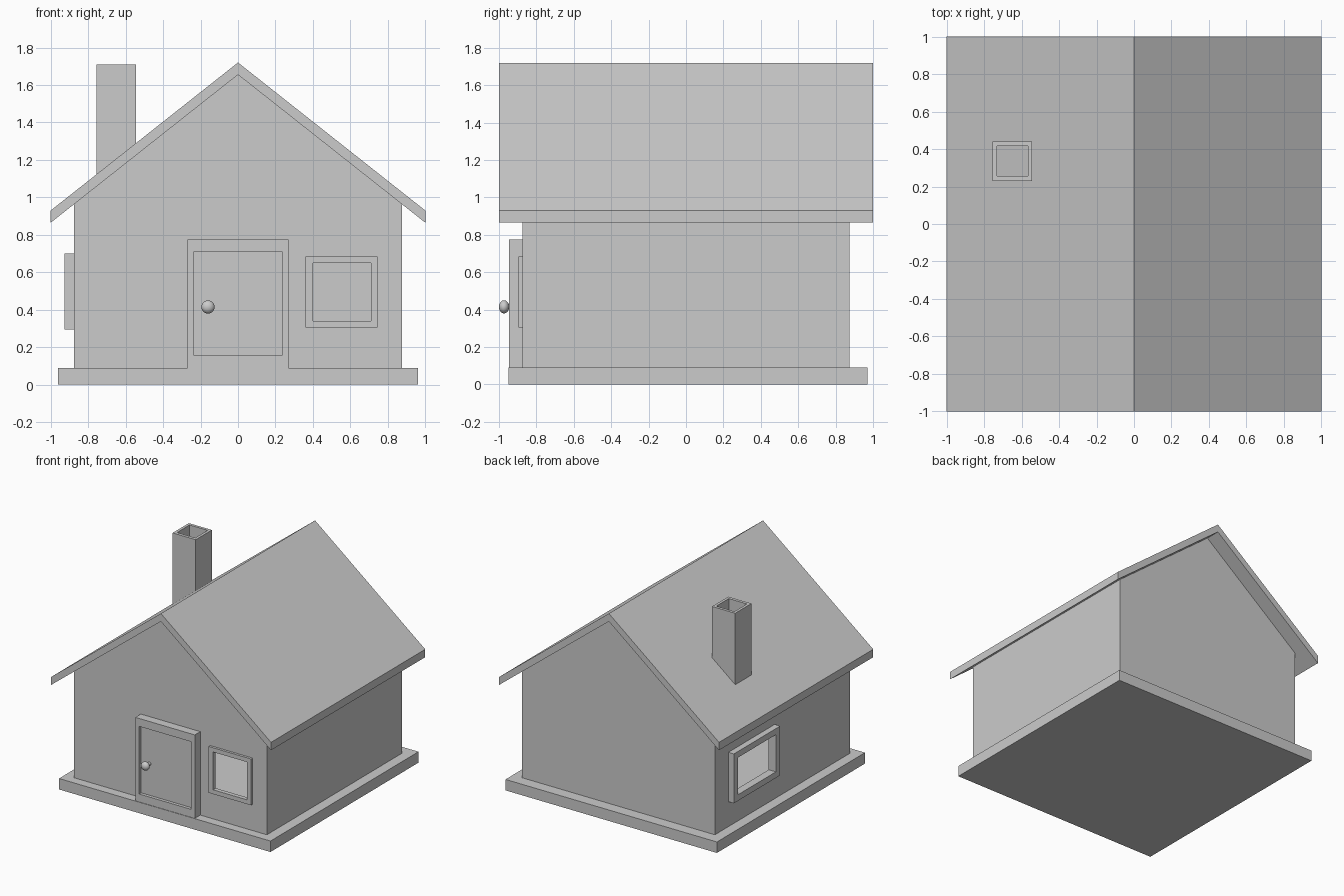
import bpy, bmesh
from math import radians
from mathutils import Matrix

if "Cube" in bpy.data.objects:
    bpy.data.objects.remove(bpy.data.objects["Cube"])

# plane maps: (u, v, depth) -> (x, y, z)
FRONT = lambda u, v, d: (u, d, v)
SIDE = lambda u, v, d: (d, u, v)
TOP = lambda u, v, d: (u, v, d)


def finish(name, bm):
    bmesh.ops.recalc_face_normals(bm, faces=bm.faces)
    mesh = bpy.data.meshes.new(name)
    bm.to_mesh(mesh)
    bm.free()
    obj = bpy.data.objects.new(name, mesh)
    bpy.context.collection.objects.link(obj)
    return obj


def prism(name, profile, d0, d1, plane=FRONT):
    """Extrude a 2D profile between two depths."""
    bm = bmesh.new()
    a, b = [[bm.verts.new(plane(u, v, d)) for u, v in profile] for d in (d0, d1)]
    bm.faces.new(a)
    bm.faces.new(b)
    for i in range(len(a)):
        j = (i + 1) % len(a)
        bm.faces.new((a[i], a[j], b[j], b[i]))
    return finish(name, bm)


def rect(u0, u1, v0, v1):
    return [(u0, v0), (u1, v0), (u1, v1), (u0, v1)]


def frame(name, outer, inner, d0, d1, plane=FRONT):
    """Rectangular ring with a through hole."""
    bm = bmesh.new()
    loops = [[bm.verts.new(plane(u, v, d)) for u, v in rect(*r)]
             for r, d in ((outer, d0), (inner, d0), (inner, d1), (outer, d1))]
    for k in range(4):
        a, b = loops[k], loops[(k + 1) % 4]
        for i in range(4):
            j = (i + 1) % 4
            bm.faces.new((a[i], a[j], b[j], b[i]))
    return finish(name, bm)


def cut(obj, cutter):
    mod = obj.modifiers.new("cut", 'BOOLEAN')
    mod.operation, mod.solver, mod.object = 'DIFFERENCE', 'EXACT', cutter
    bpy.context.view_layer.objects.active = obj
    bpy.ops.object.modifier_apply(modifier=mod.name)
    bpy.data.objects.remove(cutter)


def roof_z(x):
    return 1.72 - 0.79 * abs(x)


# foundation slab, also the interior floor
prism("base", rect(-0.96, 0.96, -0.95, 0.97), 0, 0.09, TOP)

# gabled roof
prism("roof", [(-1, 0.93), (-1, 0.865), (0, 1.655), (1, 0.865), (1, 0.93), (0, 1.72)], -1, 1)

# thin hollow walls with two window openings
W, T = 0.875, 0.015
front_hole = (0.40, 0.71, 0.34, 0.65)
side_hole = (0.155, 0.645, 0.345, 0.65)
eave = roof_z(W) - 0.055
walls = prism("walls", [(-W, 0.085), (W, 0.085), (W, eave), (0, 1.665), (-W, eave)], -W, W)
I = W - T
cut(walls, prism("room_cutter", rect(-I, I, -I, I), -0.5, 2.5, TOP))
cut(walls, prism("front_window_cutter", rect(*front_hole), -1.1, -0.7))
cut(walls, prism("side_window_cutter", rect(*side_hole), -1.1, -0.7, SIDE))

# window frames
frame("front_window_frame", (0.36, 0.745, 0.305, 0.685), front_hole, -0.895, -W)
frame("side_window_frame", (0.10, 0.70, 0.295, 0.70), side_hole, -0.925, -W, SIDE)

# door frame and recessed door
frame("door_frame", (-0.27, 0.27, 0.085, 0.775), (-0.235, 0.235, 0.155, 0.71), -0.946, -W)
prism("door", rect(-0.24, 0.24, 0.15, 0.715), -0.92, -W)

# door knob: flattened ball on a short stem
bm = bmesh.new()
spot = Matrix.Translation((-0.16, -0.973, 0.415)) @ Matrix.Rotation(radians(90), 4, 'X')
bmesh.ops.create_uvsphere(bm, u_segments=32, v_segments=16, radius=0.035,
                          matrix=spot @ Matrix.Diagonal((1, 1, 0.78, 1)))
stem = Matrix.Translation((-0.16, -0.938, 0.415)) @ Matrix.Rotation(radians(90), 4, 'X')
bmesh.ops.create_cone(bm, cap_ends=True, segments=24, radius1=0.014, radius2=0.014,
                      depth=0.05, matrix=stem)
knob = finish("door_knob", bm)
bpy.ops.object.select_all(action='DESELECT')
knob.select_set(True)
bpy.context.view_layer.objects.active = knob
bpy.ops.object.shade_smooth_by_angle()

# hollow chimney, its foot sheared to follow the roof slope
chimney = frame("chimney", (-0.755, -0.545, 0.23, 0.44), (-0.732, -0.567, 0.255, 0.417), 0, 1.71, TOP)
for v in chimney.data.vertices:
    if v.co.z < 1:
        v.co.z = roof_z(v.co.x) - 0.03
